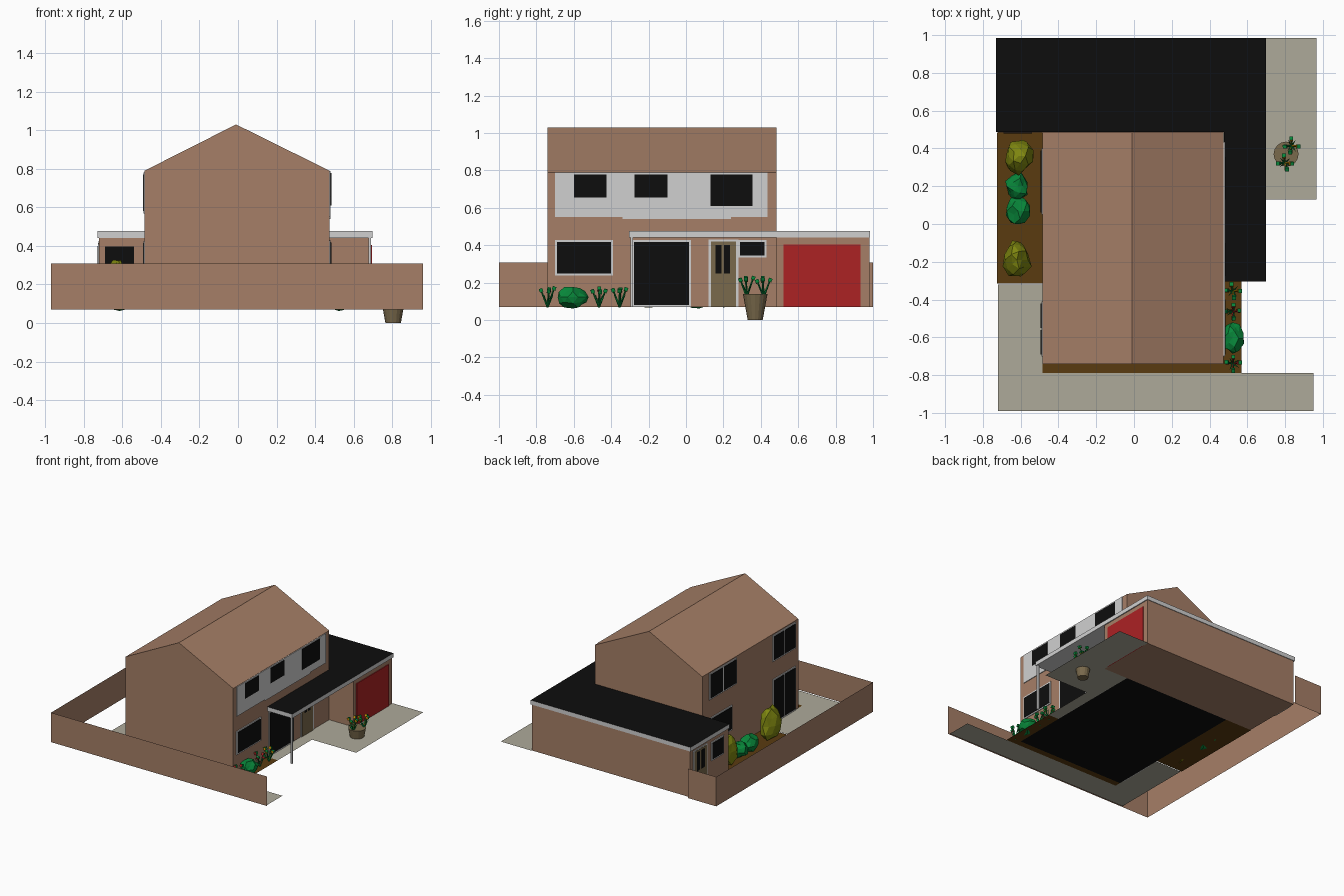
import bpy, bmesh, math, random
from mathutils import Vector, Matrix

if "Cube" in bpy.data.objects:
    bpy.data.objects.remove(bpy.data.objects["Cube"])

random.seed(4)
G = 0.07  # ground level


def mat(name, r, g, b):
    m = bpy.data.materials.new(name)
    lin = [((c / 255 + 0.055) / 1.055) ** 2.4 if c > 10 else c / 255 / 12.92 for c in (r, g, b)]
    m.diffuse_color = (*lin, 1)
    m.use_nodes = True
    m.node_tree.nodes["Principled BSDF"].inputs["Base Color"].default_value = m.diffuse_color
    return m


BRICK = mat("brick", 166, 127, 103)
WHITE = mat("white_trim", 208, 208, 208)
BLACK = mat("black", 13, 13, 13)
RED = mat("red", 172, 34, 36)
SOIL = mat("soil", 90, 59, 16)
CONCRETE = mat("concrete", 174, 170, 154)
TAN = mat("tan", 122, 106, 76)
GREEN = mat("leaf_green", 8, 135, 58)
LIME = mat("olive_green", 128, 136, 16)
YELLOW = mat("yellow", 215, 155, 10)


def finish(name, bm, *mats):
    me = bpy.data.meshes.new(name)
    bm.to_mesh(me)
    bm.free()
    for m in mats:
        me.materials.append(m)
    ob = bpy.data.objects.new(name, me)
    bpy.context.collection.objects.link(ob)
    return ob


def box(name, lo, hi, m):
    bm = bmesh.new()
    lo, hi = Vector(lo), Vector(hi)
    size = hi - lo
    bmesh.ops.create_cube(bm, size=1, matrix=Matrix.Translation((lo + hi) / 2) @ Matrix.Diagonal((*size, 1)))
    return finish(name, bm, m)


def prism(name, pts, depth, mats, rule):
    """Extrude a 3D outline by depth; rule(face) picks the material."""
    bm = bmesh.new()
    f = bm.faces.new([bm.verts.new(p) for p in pts])
    ext = bmesh.ops.extrude_face_region(bm, geom=[f], use_keep_orig=True)
    bmesh.ops.translate(bm, vec=depth, verts=[v for v in ext["geom"] if isinstance(v, bmesh.types.BMVert)])
    bmesh.ops.recalc_face_normals(bm, faces=bm.faces)
    bm.normal_update()
    for f in bm.faces:
        f.material_index = rule(f)
    return finish(name, bm, *mats)


def sheet(name, pts, m, z=G):
    bm = bmesh.new()
    f = bm.faces.new([bm.verts.new((x, y, z)) for x, y in pts])
    f.normal_update()
    if f.normal.z < 0:
        f.normal_flip()
    return finish(name, bm, m)


def plate(name, x, side, y0, y1, z0, z1, m, t=0.006):
    """Thin plate on a wall facing +x (side 1) or -x (side -1)."""
    a, b = sorted((x, x + side * t))
    return box(name, (a, y0, z0), (b, y1, z1), m)


def window(name, x, side, y0, y1, z0, z1, panes=1, e=0.011):
    """White frame with black panes."""
    plate(name + "_frame", x, side, y0 - e, y1 + e, z0 - e, z1 + e, WHITE)
    w = (y1 - y0 - e * (panes - 1)) / panes
    for i in range(panes):
        a = y0 + i * (w + e)
        plate(f"{name}_glass_{i}", x, side, a, a + w, z0, z1, BLACK, 0.009)


# house with gable roof
prism("house", [(-0.485, -0.74, G), (0.475, -0.74, G), (0.475, -0.74, 0.79), (-0.01, -0.74, 1.03), (-0.485, -0.74, 0.79)],
      (0, 1.225, 0), [BRICK, BLACK], lambda f: int(f.normal.z < -0.9))

# garage and flat roof with porch canopy
box("garage", (-0.72, 0.485, G), (0.69, 0.98, 0.442), BRICK)
prism("flat_roof", [(x, y, 0.442) for x, y in [(-0.73, 0.486), (0.476, 0.486), (0.476, -0.305), (0.698, -0.305),
                                                (0.698, 0.985), (-0.73, 0.985)]],
      (0, 0, 0.034), [WHITE, BLACK], lambda f: int(f.normal.z > 0.9))
box("porch_post", (0.677, -0.298, G), (0.691, -0.284, 0.442), WHITE)

# right side details
R = 0.475
plate("upper_cladding", R, 1, -0.70, 0.435, 0.55, 0.788, WHITE)
plate("cladding_lower_edge", R, 1, -0.34, 0.24, 0.54, 0.55, WHITE)
for i, (a, b, z) in enumerate([(-0.60, -0.425, 0.655), (-0.275, -0.10, 0.655), (0.13, 0.355, 0.61)]):
    plate(f"upper_window_{i}", R, 1, a, b, z, 0.777, BLACK, 0.009)
window("lounge_window", R, 1, -0.69, -0.40, 0.25, 0.418)
window("patio_door", R, 1, -0.278, 0.015, 0.081, 0.418)
window("hall_window", R, 1, 0.29, 0.42, 0.345, 0.418)
plate("front_door_frame", R, 1, 0.12, 0.282, G, 0.43, WHITE, 0.005)
plate("front_door", R, 1, 0.133, 0.268, G, 0.42, TAN, 0.007)
for i, a in enumerate((0.157, 0.203)):
    plate(f"front_door_glass_{i}", R, 1, a, a + 0.032, 0.25, 0.40, BLACK, 0.009)
plate("garage_door", 0.69, 1, 0.522, 0.932, G, 0.405, RED)

# left side details
L = -0.485
window("left_upper_window_back", L, -1, 0.06, 0.39, 0.58, 0.77, 2)
window("left_upper_window_front", L, -1, -0.69, -0.42, 0.58, 0.77, 2)
window("left_lower_window", L, -1, 0.12, 0.39, 0.23, 0.41)
window("garden_doors", L, -1, -0.69, -0.42, 0.081, 0.415, 2)
window("garage_side_window", -0.72, -1, 0.56, 0.70, 0.27, 0.40)
plate("garage_side_door_frame", -0.72, -1, 0.76, 0.94, G, 0.425, WHITE, 0.005)
plate("garage_side_door", -0.72, -1, 0.772, 0.928, G, 0.415, TAN, 0.007)
for i, a in enumerate((0.80, 0.86)):
    plate(f"garage_side_door_glass_{i}", -0.72, -1, a, a + 0.04, 0.25, 0.40, BLACK, 0.009)
box("garage_garden_window", (-0.69, 0.479, 0.24), (-0.54, 0.485, 0.397), BLACK)

# garden wall: one thin sheet along three sides
bm = bmesh.new()
path = [(-0.72, 1.0), (-0.97, 1.0), (-0.97, -1.0), (0.96, -1.0)]
cols = [(bm.verts.new((x, y, G)), bm.verts.new((x, y, 0.308))) for x, y in path]
for a, b in zip(cols, cols[1:]):
    bm.faces.new((a[0], b[0], b[1], a[1]))
finish("garden_wall", bm, BRICK)

# paving and flower beds
sheet("patio", [(-0.72, -0.99), (0.95, -0.99), (0.95, -0.79), (-0.485, -0.79), (-0.485, -0.32), (-0.72, -0.32)], CONCRETE)
sheet("driveway", [(0.57, 0.13), (0.965, 0.13), (0.965, 0.985), (0.69, 0.985), (0.69, 0.485), (0.475, 0.485),
                   (0.475, -0.305), (0.57, -0.305)], CONCRETE)
sheet("left_bed", [(-0.725, -0.315), (-0.485, -0.315), (-0.485, 0.485), (-0.725, 0.485)], SOIL)
sheet("front_bed", [(-0.485, -0.79), (0.57, -0.79), (0.57, -0.305), (0.475, -0.305), (0.475, -0.74), (-0.485, -0.74)], SOIL)


def bush(name, x, y, rx, ry, top, m, taper=0.0):
    """Jagged low-poly shrub, narrowing towards the top."""
    bm = bmesh.new()
    bmesh.ops.create_icosphere(bm, subdivisions=2, radius=1)
    h = (top - 0.06) / 2
    for v in bm.verts:
        k = random.uniform(0.78, 1.08)
        s = k * (1 - taper * (v.co.z + 1) / 2)
        v.co = (x + v.co.x * rx * s, y + v.co.y * ry * s, max(0.062, 0.06 + h + v.co.z * h * k))
    finish(name, bm, m)


bush("olive_bush_back", -0.61, 0.36, 0.095, 0.12, 0.32, LIME, 0.35)
bush("olive_bush_front", -0.62, -0.19, 0.095, 0.13, 0.34, LIME, 0.35)
bush("green_bush_back", -0.615, 0.20, 0.065, 0.08, 0.20, GREEN)
bush("green_bush_front", -0.615, 0.07, 0.065, 0.08, 0.20, GREEN)
bush("right_green_bush", 0.522, -0.605, 0.06, 0.088, 0.185, GREEN)


def flower(name, x, y, z, m):
    """Leaning stems, low leaves and small blossoms."""
    bm = bmesh.new()
    for i in range(8):
        a = i * math.tau / 8 + random.uniform(-0.3, 0.3)
        stem = i % 2 == 0
        h = random.uniform(0.08, 0.10) if stem else 0.065
        d = Vector((math.cos(a) * 0.035, math.sin(a) * 0.035, h))
        rot = Vector((0, 0, 1)).rotation_difference(d).to_matrix().to_4x4()
        bmesh.ops.create_cone(bm, segments=4, radius1=0.006, radius2=0.004 if stem else 0.001, depth=d.length,
                              cap_ends=True, matrix=Matrix.Translation(Vector((x, y, z)) + d / 2) @ rot)
        if stem:
            n = len(bm.faces)
            bmesh.ops.create_cube(bm, size=0.02, matrix=Matrix.Translation(Vector((x, y, z)) + d) @ rot)
            bm.faces.ensure_lookup_table()
            for f in bm.faces[n:]:
                f.material_index = 1
    finish(name, bm, GREEN, m)


flower("red_flower_front", 0.525, -0.74, G, RED)
flower("red_flower_back", 0.52, -0.465, G, RED)
flower("yellow_flower_bed", 0.525, -0.355, G, YELLOW)
flower("yellow_flower_pot_a", 0.80, 0.325, 0.125, YELLOW)
flower("yellow_flower_pot_b", 0.835, 0.415, 0.125, YELLOW)

# plant pot
bm = bmesh.new()
bmesh.ops.create_cone(bm, segments=16, radius1=0.04, radius2=0.066, depth=0.14, cap_ends=True,
                      matrix=Matrix.Translation((0.805, 0.37, 0.07)))
finish("plant_pot", bm, TAN)
